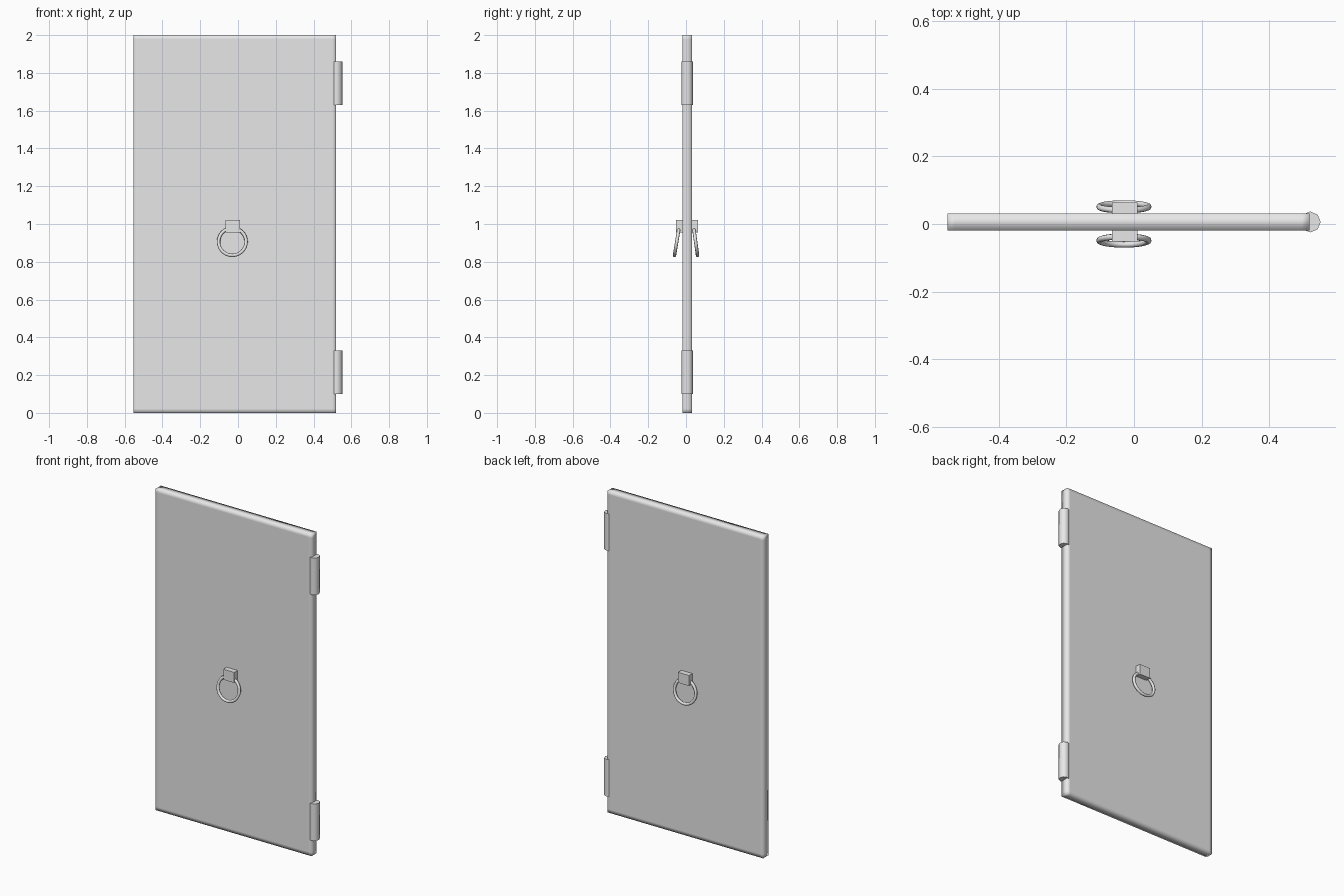
import bpy, bmesh
from math import radians
from mathutils import Vector

old = bpy.data.objects.get("Cube")
if old:
    bpy.data.objects.remove(old, do_unlink=True)

# One plain grey for every part
grey = bpy.data.materials.new("plain_grey")
grey.use_nodes = True
GREY = (0.8, 0.8, 0.8, 1)
grey.diffuse_color = GREY
grey.node_tree.nodes["Principled BSDF"].inputs["Base Color"].default_value = GREY


def finish(name, angle=None):
    ob = bpy.context.object
    ob.name = name
    ob.data.materials.clear()
    ob.data.materials.append(grey)
    if angle:
        bpy.ops.object.shade_smooth_by_angle(angle=radians(angle))
    return ob


def box(name, low, high):
    low, high = Vector(low), Vector(high)
    bpy.ops.mesh.primitive_cube_add(size=1)
    ob = finish(name)
    for v in ob.data.vertices:
        v.co = (low + high) / 2 + v.co * (high - low)
    return ob


DOOR_Y = 0.006
LEFT, RIGHT, HEIGHT, EDGE = -0.553, 0.52, 2.0, 0.022

# Door panel, with edge loops that keep the soft shading near the rim
door = box("door_panel", (LEFT, DOOR_Y - 0.025, 0), (RIGHT, DOOR_Y + 0.025, HEIGHT))
bm = bmesh.new()
bm.from_mesh(door.data)
loops = [((x, 0, 0), (1, 0, 0)) for x in (LEFT + EDGE, RIGHT - EDGE)]
loops += [((0, 0, z), (0, 0, 1)) for z in (EDGE, HEIGHT - EDGE)]
for point, normal in loops:
    bmesh.ops.bisect_plane(bm, geom=bm.verts[:] + bm.edges[:] + bm.faces[:],
                           plane_co=point, plane_no=normal)
for face in bm.faces:
    face.smooth = True
bm.to_mesh(door.data)
bm.free()

# Eight-sided hinge barrels
for name, z in (("lower_hinge", 0.215), ("upper_hinge", 1.745)):
    bpy.ops.mesh.primitive_cylinder_add(vertices=8, radius=0.031, depth=0.23,
                                        location=(0.522, DOOR_Y, z),
                                        rotation=(0, 0, radians(90)))
    finish(name, 50)

# Handle on each side: a square mount and a ring hanging at a slight tilt
for name, side, ring_y, tilt in (("front", -1, -0.049, 9.5), ("back", 1, 0.051, 8)):
    ys = sorted((DOOR_Y + side * 0.02, DOOR_Y + side * 0.058))
    box(name + "_handle_mount", (-0.065, ys[0], 0.955), (0.01, ys[1], 1.02))
    bpy.ops.mesh.primitive_torus_add(major_radius=0.073, minor_radius=0.009,
                                     major_segments=32, minor_segments=8,
                                     location=(-0.03, ring_y, 0.906),
                                     rotation=(radians(90 + side * tilt), 0, 0))
    finish(name + "_handle_ring", 60)
